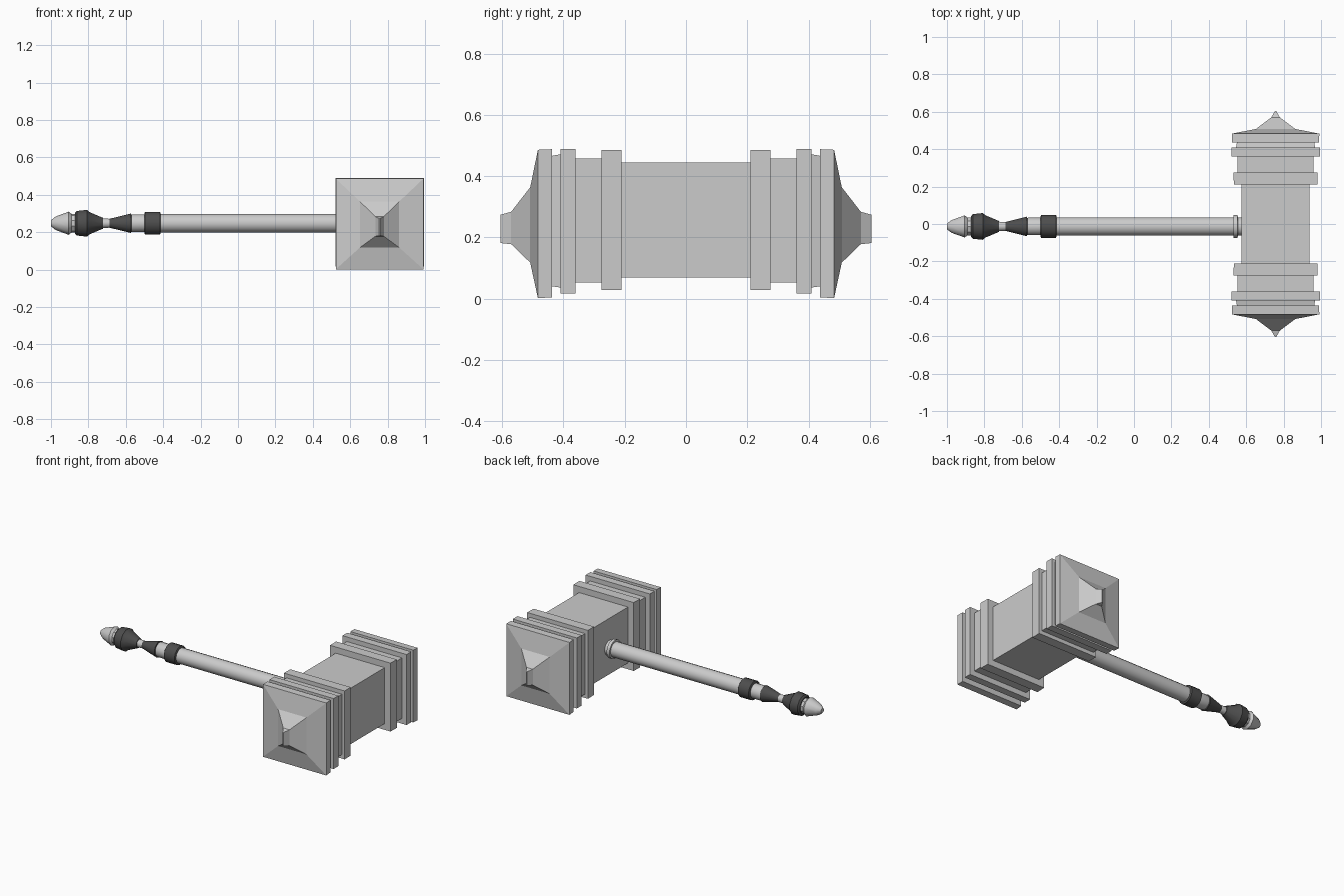
import bpy, bmesh, math

if "Cube" in bpy.data.objects:
    bpy.data.objects.remove(bpy.data.objects["Cube"])

def material(name, v):
    m = bpy.data.materials.new(name)
    m.diffuse_color = (v, v, v, 1)
    m.use_nodes = True
    m.node_tree.nodes["Principled BSDF"].inputs["Base Color"].default_value = m.diffuse_color
    return m

STEEL = material("light grey metal", 0.6)
WRAP = material("dark grey grip", 0.075)
HX = 0.757                 # head centre in x
GY, GZ = -0.013, 0.248     # handle axis

def loft(name, rings, mat, smooth=False):
    """Skin a list of equal-length point rings and cap both ends."""
    bm = bmesh.new()
    loops = [[bm.verts.new(p) for p in r] for r in rings]
    n = len(loops[0])
    for a, b in zip(loops, loops[1:]):
        for i in range(n):
            j = (i + 1) % n
            bm.faces.new((a[i], a[j], b[j], b[i]))
    bm.faces.new(loops[0])
    bm.faces.new(loops[-1])
    bmesh.ops.recalc_face_normals(bm, faces=bm.faces)
    me = bpy.data.meshes.new(name)
    bm.to_mesh(me)
    bm.free()
    me.materials.append(mat)
    ob = bpy.data.objects.new(name, me)
    bpy.context.collection.objects.link(ob)
    if smooth:
        bpy.ops.object.select_all(action='DESELECT')
        ob.select_set(True)
        bpy.context.view_layer.objects.active = ob
        bpy.ops.object.shade_smooth_by_angle(angle=math.radians(35))
    return ob

def block(name, sections, mat=STEEL):
    """Rectangular sections along y: (y, half width, bottom, top)."""
    loft(name, [[(HX - w, y, lo), (HX + w, y, lo), (HX + w, y, hi), (HX - w, y, hi)]
                for y, w, lo, hi in sections], mat)

def turned(name, profile, mat=STEEL, sides=16):
    """Round sections along x: (x, radius)."""
    rings = []
    for x, r in profile:
        rings.append([(x, GY + r * math.cos(2 * math.pi * (i + .5) / sides),
                       GZ + r * math.sin(2 * math.pi * (i + .5) / sides))
                      for i in range(sides)])
    loft(name, rings, mat, True)

# Head
block("head_body", [(-.215, .181, .07, .444), (0, .181, .07, .444), (.215, .181, .07, .444)])
for side, s in (("front", -1), ("back", 1)):
    parts = {
        "inner_ring": [(.21, .223, .028, .485), (.276, .225, .028, .485)],
        "spacer": [(.27, .204, .054, .458), (.365, .204, .054, .458)],
        "middle_ring": [(.36, .237, .018, .489), (.41, .237, .018, .489)],
        "neck": [(.405, .212, .036, .472), (.445, .205, .042, .465)],
        "end_ring": [(.437, .232, .005, .488), (.483, .234, .002, .486)],
        "end_cap": [(.483, .234, .002, .486), (.508, .105, .118, .364),
                    (.57, .023, .178, .284), (.605, .003, .182, .274)],
    }
    for name, secs in parts.items():
        block(f"{side}_{name}", [(s * y, w, lo, hi) for y, w, lo, hi in secs])

# Handle
turned("handle_collar", [(.532, .062), (.553, .062), (.556, .05), (.6, .05)])
turned("shaft", [(-.42, .05), (.54, .05)])
turned("upper_band", [(-.5, .056), (-.496, .062), (-.418, .062), (-.414, .056)], WRAP)
turned("upper_neck", [(-.58, .044), (-.565, .048), (-.49, .048)])
turned("upper_grip_taper", [(-.688, .024), (-.573, .053), (-.57, .045)], WRAP)
turned("grip_neck", [(-.73, .026), (-.68, .024)])
turned("lower_grip", [(-.872, .056), (-.862, .068), (-.808, .074), (-.795, .062), (-.722, .03)],
       WRAP, 12)
turned("pommel", [(-1, .016), (-.975, .036), (-.905, .062), (-.89, .05), (-.86, .05)], STEEL, 10)
